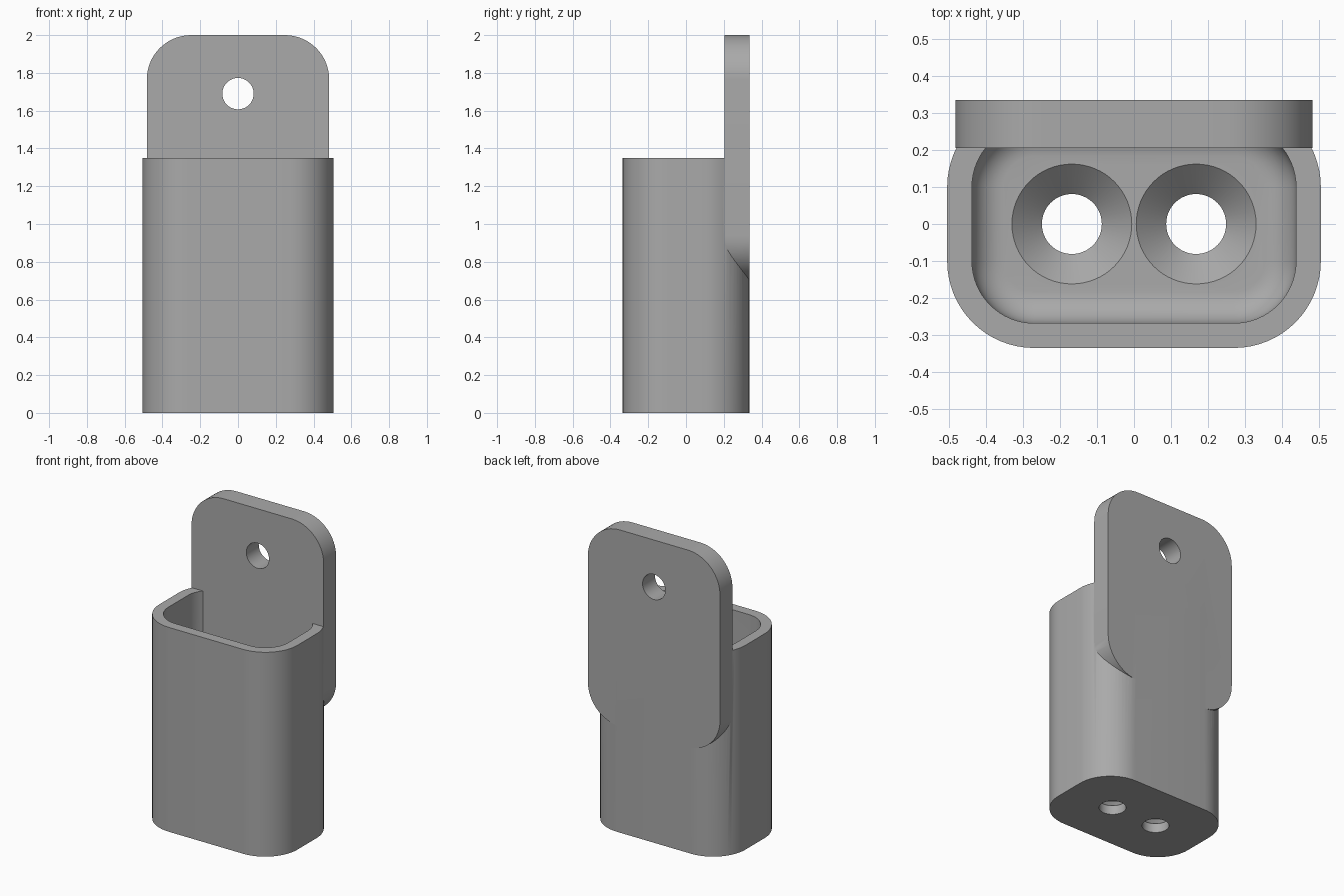
import bpy
import bmesh
from math import cos, sin, pi, radians
from mathutils import Matrix

if "Cube" in bpy.data.objects:
    bpy.data.objects.remove(bpy.data.objects["Cube"])

grey = bpy.data.materials.new("plain grey")
grey.use_nodes = True
colour = (0.4, 0.4, 0.4, 1)
grey.diffuse_color = colour
grey.node_tree.nodes["Principled BSDF"].inputs["Base Color"].default_value = colour


def rounded_rect(half_w, half_h, radius, steps=16):
    points = []
    for quarter, (sx, sy) in enumerate([(1, 1), (-1, 1), (-1, -1), (1, -1)]):
        for i in range(steps + 1):
            a = (quarter + i / steps) * pi / 2
            points.append((sx * (half_w - radius) + radius * cos(a),
                           sy * (half_h - radius) + radius * sin(a)))
    return points


def circle(radius, steps=64):
    return [(radius * cos(2 * pi * i / steps), radius * sin(2 * pi * i / steps))
            for i in range(steps)]


def loft(name, sections, matrix=Matrix()):
    """Closed solid through (outline, height) sections, lowest first."""
    bm = bmesh.new()
    rings = [[bm.verts.new((x, y, z)) for x, y in outline] for outline, z in sections]
    for low, high in zip(rings, rings[1:]):
        for i in range(len(low)):
            j = (i + 1) % len(low)
            bm.faces.new((low[i], low[j], high[j], high[i]))
    bm.faces.new(rings[0][::-1])
    bm.faces.new(rings[-1])
    bm.transform(matrix)
    bmesh.ops.recalc_face_normals(bm, faces=bm.faces)
    mesh = bpy.data.meshes.new(name)
    bm.to_mesh(mesh)
    bm.free()
    mesh.materials.append(grey)
    obj = bpy.data.objects.new(name, mesh)
    bpy.context.collection.objects.link(obj)
    return obj


def combine(target, tool, operation):
    tool.hide_render = True
    mod = target.modifiers.new(operation.lower(), "BOOLEAN")
    mod.operation, mod.solver, mod.object = operation, "EXACT", tool
    bpy.context.view_layer.objects.active = target
    bpy.ops.object.modifier_apply(modifier=mod.name)
    bpy.data.objects.remove(tool)


# Cup body
height, floor, fillet = 1.35, 0.135, 0.085
outer = rounded_rect(0.505, 0.335, 0.235)
holder = loft("wall_holder", [(outer, 0), (outer, height)])

# Cavity with a filleted floor edge
sections = []
for i in range(9):
    a = i / 8 * pi / 2
    inset = fillet * (1 - sin(a))
    sections.append((rounded_rect(0.438 - inset, 0.268 - inset, 0.168 - inset),
                     floor + fillet * (1 - cos(a))))
sections.append((rounded_rect(0.438, 0.268, 0.168), height + 0.1))
combine(holder, loft("cavity", sections), "DIFFERENCE")

# Mounting plate, standing upright at the back
upright = Matrix.Translation((0, 0.335, 1.35)) @ Matrix.Rotation(pi / 2, 4, "X")
panel = rounded_rect(0.483, 0.65, 0.235)
combine(holder, loft("mounting_plate", [(panel, 0), (panel, 0.13)], upright), "UNION")

# Screw hole through the plate
screw = circle(0.083)
drill = Matrix.Translation((0, 0.5, 1.69)) @ Matrix.Rotation(pi / 2, 4, "X")
combine(holder, loft("screw_hole", [(screw, 0), (screw, 0.4)], drill), "DIFFERENCE")

# Countersunk holes through the floor
cone_start = 0.06
for x in (-0.168, 0.168):
    hole = loft("floor_hole", [(circle(0.081), -0.1), (circle(0.081), cone_start),
                               (circle(0.162), floor), (circle(0.162), floor + 0.05)],
                Matrix.Translation((x, 0, 0)))
    combine(holder, hole, "DIFFERENCE")

bpy.ops.object.select_all(action="DESELECT")
holder.select_set(True)
bpy.context.view_layer.objects.active = holder
bpy.ops.object.shade_smooth_by_angle(angle=radians(30))
